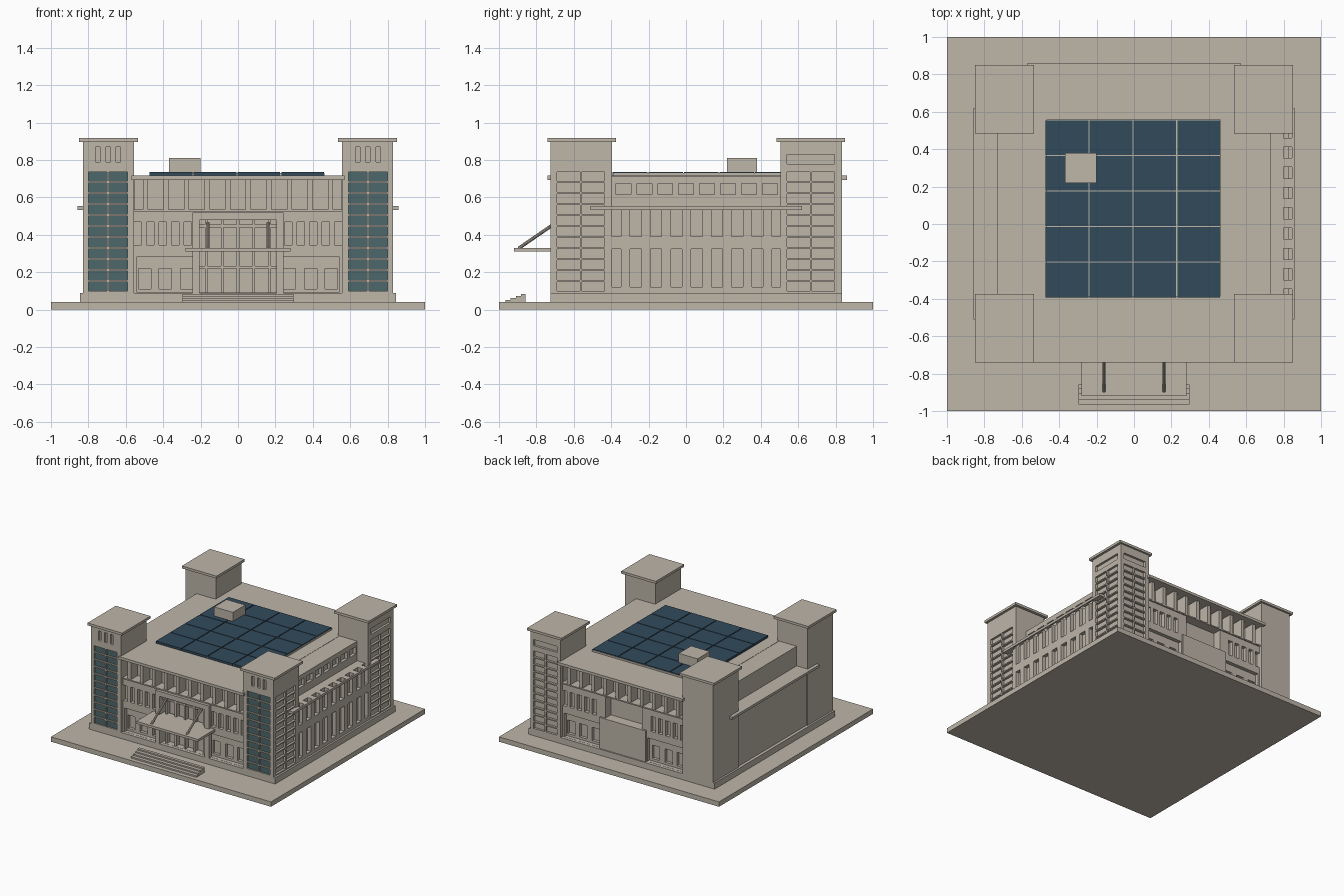
import bpy, bmesh, math
from mathutils import Vector

if "Cube" in bpy.data.objects:
    bpy.data.objects.remove(bpy.data.objects["Cube"])


def material(name, rgb):
    m = bpy.data.materials.new(name)
    m.diffuse_color = (*rgb, 1)
    m.use_nodes = True
    m.node_tree.nodes["Principled BSDF"].inputs["Base Color"].default_value = m.diffuse_color
    return m


STONE = material("warm_stone", (0.51, 0.465, 0.395))
TEAL = material("teal_glass", (0.075, 0.135, 0.145))
SOLAR = material("solar_blue", (0.032, 0.068, 0.105))


def boxes(name, items, mat=STONE):
    """One object from boxes given as (x0, x1, y0, y1, z0, z1)."""
    bm = bmesh.new()
    for x0, x1, y0, y1, z0, z1 in items:
        x0, x1 = sorted((x0, x1))
        y0, y1 = sorted((y0, y1))
        vs = bmesh.ops.create_cube(bm, size=1)["verts"]
        for v in vs:
            v.co = Vector((x0 + (v.co.x + 0.5) * (x1 - x0),
                           y0 + (v.co.y + 0.5) * (y1 - y0),
                           z0 + (v.co.z + 0.5) * (z1 - z0)))
    me = bpy.data.meshes.new(name)
    bm.to_mesh(me)
    bm.free()
    me.materials.append(mat)
    ob = bpy.data.objects.new(name, me)
    bpy.context.collection.objects.link(ob)
    return ob


def cut(ob, items):
    """Carve boxes out of an object."""
    cutter = boxes("cutter", items)
    mod = ob.modifiers.new("openings", 'BOOLEAN')
    mod.operation = 'DIFFERENCE'
    mod.solver = 'EXACT'
    mod.object = cutter
    bpy.context.view_layer.objects.active = ob
    bpy.ops.object.modifier_apply(modifier=mod.name)
    bpy.data.objects.remove(cutter)


def rod(name, a, b, r):
    a, b = Vector(a), Vector(b)
    bpy.ops.mesh.primitive_cylinder_add(vertices=10, radius=r, depth=(b - a).length,
                                        location=(a + b) / 2)
    ob = bpy.context.object
    ob.name = name
    ob.rotation_euler = (b - a).to_track_quat('Z', 'Y').to_euler()
    ob.data.materials.append(STONE)


# Ground slab and plinth
boxes("ground_slab", [(-1, 1, -1, 1, 0, 0.04)])
boxes("plinth", [(-0.845, 0.845, -0.725, 0.835, 0.035, 0.09)])

# Central block with front and rear facades
block = boxes("central_block", [(-0.565, 0.565, -0.70, 0.81, 0.05, 0.70)])
FACADES = ((-0.70, 1), (0.81, -1))          # wall plane, inward direction
recess, windows, fins = [], [], []
for y, d in FACADES:
    recess.append((-0.553, 0.553, y - 0.05 * d, y + 0.085 * d, 0.535, 0.695))
    for s in (-1, 1):
        recess.append((s * 0.215, s * 0.54, y - 0.05 * d, y + 0.03 * d, 0.091, 0.285))
        for a in (0.24, 0.355, 0.465):
            windows.append((s * a, s * (a + 0.067), y - 0.05 * d, y + 0.055 * d, 0.11, 0.22))
        for k in range(5):
            c = 0.268 + 0.067 * k
            windows.append((s * (c - 0.02), s * (c + 0.02), y - 0.05 * d, y + 0.03 * d, 0.345, 0.47))
    for k in range(10):
        c = -0.495 + 0.11 * k
        fins.append((c - 0.014, c + 0.014, y - 0.005 * d, y + 0.09 * d, 0.53, 0.70))
recess.append((-0.205, 0.205, -0.8, -0.65, 0.091, 0.48))      # entrance bay
recess.append((-0.165, 0.165, 0.74, 0.9, 0.345, 0.525))       # rear balcony
cut(block, recess)
cut(block, windows)
boxes("loggia_fins", fins)
boxes("rear_service_wall", [(-0.21, 0.21, 0.80, 0.825, 0.08, 0.345)])
boxes("facade_sills", [(-0.56, 0.56, y - 0.01 * d, y + 0.01 * d, 0.525, 0.535) for y, d in FACADES])

# Side wings, upper storey and side ledges
boxes("left_wing", [(-0.82, -0.55, -0.42, 0.53, 0.05, 0.54)])
boxes("left_ledge", [(-0.858, -0.72, -0.51, 0.62, 0.533, 0.553)])
upper = boxes("upper_storey", [(-0.73, 0.73, -0.42, 0.53, 0.535, 0.714)])
cut(upper, [(0.705, 0.8, -0.335 + 0.112 * k - 0.04, -0.335 + 0.112 * k + 0.04, 0.615, 0.675)
            for k in range(8)])
wing = boxes("right_wing", [(0.55, 0.83, -0.42, 0.53, 0.05, 0.54)])
ledge = boxes("right_ledge", [(0.72, 0.858, -0.51, 0.62, 0.533, 0.553)])
bays = [-0.377 + 0.1085 * k for k in range(9)]
low = [(0.80, 0.9, c - 0.03, c + 0.03, 0.12, 0.325) for c in bays]
high = [(0.80, 0.845, c - 0.03, c + 0.03, 0.39, 0.60) for c in bays]
cut(wing, low + high)
cut(ledge, high)

# Corner towers with grids of windows
ROWS = [0.10 + 0.0588 * k for k in range(11)]


def tower(name, side, y0, y1, front=False, right=False, back=False, slot=False):
    x0, x1 = 0.555 * side, 0.83 * side
    ob = boxes(name, [(x0, x1, y0, y1, 0.05, 0.902)])
    holes, cols = [], ((0.59, 0.69), (0.70, 0.80))
    if front or back:
        yw, d = (y0, 1) if front else (y1, -1)
        for a, b in cols:
            holes += [(side * a, side * b, yw - 0.03 * d, yw + 0.018 * d, z, z + 0.049) for z in ROWS]
        if front:
            holes += [(side * (c - 0.012), side * (c + 0.012), yw - 0.03, yw + 0.02, 0.79, 0.87)
                      for c in (0.641, 0.695, 0.749)]
            boxes(name + "_glass", [(side * a, side * b, yw + 0.011, yw + 0.019, z, z + 0.049)
                                    for a, b in cols for z in ROWS], TEAL)
        else:
            holes.append((side * 0.59, side * 0.80, yw - 0.018, yw + 0.03, 0.78, 0.83))
    if right:
        for a in (0.035, 0.167):
            holes += [(0.812, 0.86, y0 + a, y0 + a + 0.122, z, z + 0.049) for z in ROWS]
        if slot:
            holes.append((0.812, 0.86, y0 + 0.035, y0 + 0.289, 0.78, 0.83))
    if holes:
        cut(ob, holes)
    ya, yb = (y0 - 0.015, y1 + 0.022) if y0 < 0 else (y0 - 0.02, y1 + 0.015)
    boxes(name + "_cap", [(0.535 * side, 0.85 * side, ya, yb, 0.897, 0.917)])


tower("front_left_tower", -1, -0.725, -0.395, front=True)
tower("front_right_tower", 1, -0.725, -0.395, front=True, right=True)
tower("rear_left_tower", -1, 0.505, 0.835)
tower("rear_right_tower", 1, 0.505, 0.835, right=True, back=True, slot=True)

# Roof slab, solar panels and plant box
boxes("roof_slab", [(-0.57, 0.57, -0.74, 0.86, 0.694, 0.716)])
boxes("solar_frame", [(-0.468, 0.463, -0.388, 0.558, 0.71, 0.73)])
boxes("solar_panels", [(-0.472 + 0.2348 * i, -0.472 + 0.2348 * i + 0.228,
                        -0.392 + 0.1902 * j, -0.392 + 0.1902 * j + 0.185, 0.718, 0.736)
                       for i in range(4) for j in range(5)], SOLAR)
boxes("roof_plant_box", [(-0.37, -0.2, 0.22, 0.38, 0.71, 0.81)])

# Entrance portal, mullions and canopy
boxes("entrance_portal", [(-0.243, -0.205, -0.725, -0.69, 0.08, 0.52),
                          (0.205, 0.243, -0.725, -0.69, 0.08, 0.52),
                          (-0.205, 0.205, -0.725, -0.69, 0.48, 0.52)])
boxes("entrance_mullions", [(c - 0.007, c + 0.007, -0.69, -0.64, 0.085, 0.485)
                            for c in (-0.17, -0.085, 0, 0.085, 0.17)]
      + [(-0.205, 0.205, -0.685, -0.64, z, z + 0.014) for z in (0.22, 0.44)])
boxes("canopy", [(-0.28, 0.28, -0.92, -0.66, 0.31, 0.33)])
for s in (-1, 1):
    rod("canopy_stay", (s * 0.16, -0.895, 0.328), (s * 0.16, -0.70, 0.462), 0.009)

# Entrance steps
boxes("entrance_steps", [(-0.297, 0.297, -0.965 + 0.028 * k, -0.857, 0.035, 0.052 + 0.011 * k)
                         for k in range(4)])
